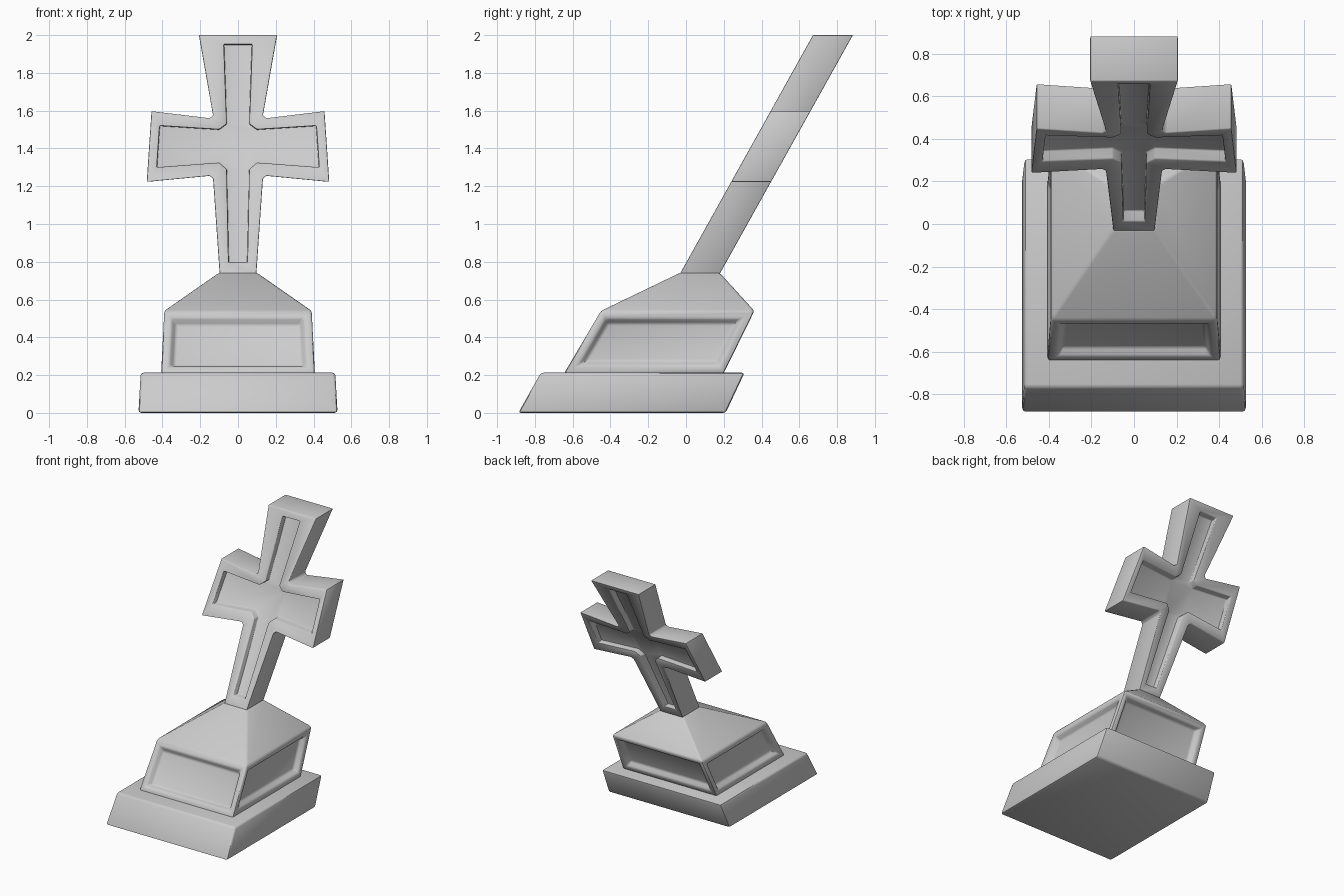
import bpy, bmesh, math

if "Cube" in bpy.data.objects:
    bpy.data.objects.remove(bpy.data.objects["Cube"])


def bridge(bm, a, b):
    n = len(a)
    return [bm.faces.new((a[i], a[(i + 1) % n], b[(i + 1) % n], b[i])) for i in range(n)]


def finish(name, bm, width):
    # soften the hard edges, then smooth shade
    bmesh.ops.recalc_face_normals(bm, faces=bm.faces[:])
    edges = [e for e in bm.edges if e.calc_face_angle(0) > math.radians(25)]
    bmesh.ops.bevel(bm, geom=edges, offset=width, segments=2, profile=0.5,
                    affect='EDGES', clamp_overlap=True)
    me = bpy.data.meshes.new(name)
    bm.to_mesh(me)
    bm.free()
    ob = bpy.data.objects.new(name, me)
    bpy.context.collection.objects.link(ob)
    bpy.ops.object.select_all(action='DESELECT')
    ob.select_set(True)
    bpy.context.view_layer.objects.active = ob
    bpy.ops.object.shade_smooth_by_angle(angle=math.radians(40))
    return ob


def leaning_block(name, rings, width, panels=False):
    # rings: (half width, front y, back y, z) from bottom to top
    bm = bmesh.new()
    loops = [[bm.verts.new(p) for p in ((-h, f, z), (h, f, z), (h, b, z), (-h, b, z))]
             for h, f, b, z in rings]
    bm.faces.new(loops[0][::-1])
    bm.faces.new(loops[-1])
    walls = [bridge(bm, a, b) for a, b in zip(loops, loops[1:])]
    bmesh.ops.recalc_face_normals(bm, faces=bm.faces[:])
    if panels:
        bmesh.ops.inset_individual(bm, faces=walls[0], thickness=0.04, use_even_offset=True)
        bmesh.ops.inset_individual(bm, faces=walls[0], thickness=0.025, depth=-0.04,
                                   use_even_offset=True)
    return finish(name, bm, width)


# Plinth and panelled pedestal with pyramid cap
leaning_block("plinth", [(0.527, -0.888, 0.21, 0.0), (0.515, -0.768, 0.31, 0.213)], 0.015)
leaning_block("pedestal", [(0.407, -0.645, 0.20, 0.21), (0.39, -0.45, 0.362, 0.54),
                           (0.10, -0.03, 0.178, 0.742)], 0.012, panels=True)

# Leaning cross: right half of outer outline and of recess outline (x, z)
outer = [(0.207, 2.0), (0.132, 1.575), (0.15, 1.56), (0.458, 1.597),
         (0.483, 1.223), (0.15, 1.255), (0.132, 1.24), (0.097, 0.735)]
inner = [(0.075, 1.95), (0.06, 1.53), (0.10, 1.50), (0.415, 1.52),
         (0.43, 1.30), (0.10, 1.325), (0.06, 1.29), (0.05, 0.795)]

bm = bmesh.new()


def outline(half, offset):
    pts = half + [(-x, z) for x, z in reversed(half)]
    return [bm.verts.new((x, offset - 0.03 + 0.5575 * (z - 0.742), z)) for x, z in pts]


THICK, DEPTH, RIM = 0.213, 0.065, 0.012
sides = []
for start, sign in ((0, 1), (THICK, -1)):
    edge = outline(outer, start)
    lip = outline(inner, start + sign * RIM)
    floor = outline(inner, start + sign * DEPTH)
    bridge(bm, edge, lip)
    bridge(bm, lip, floor)
    bm.faces.new(floor)
    sides.append(edge)
bridge(bm, *sides)
finish("cross", bm, 0.006)
